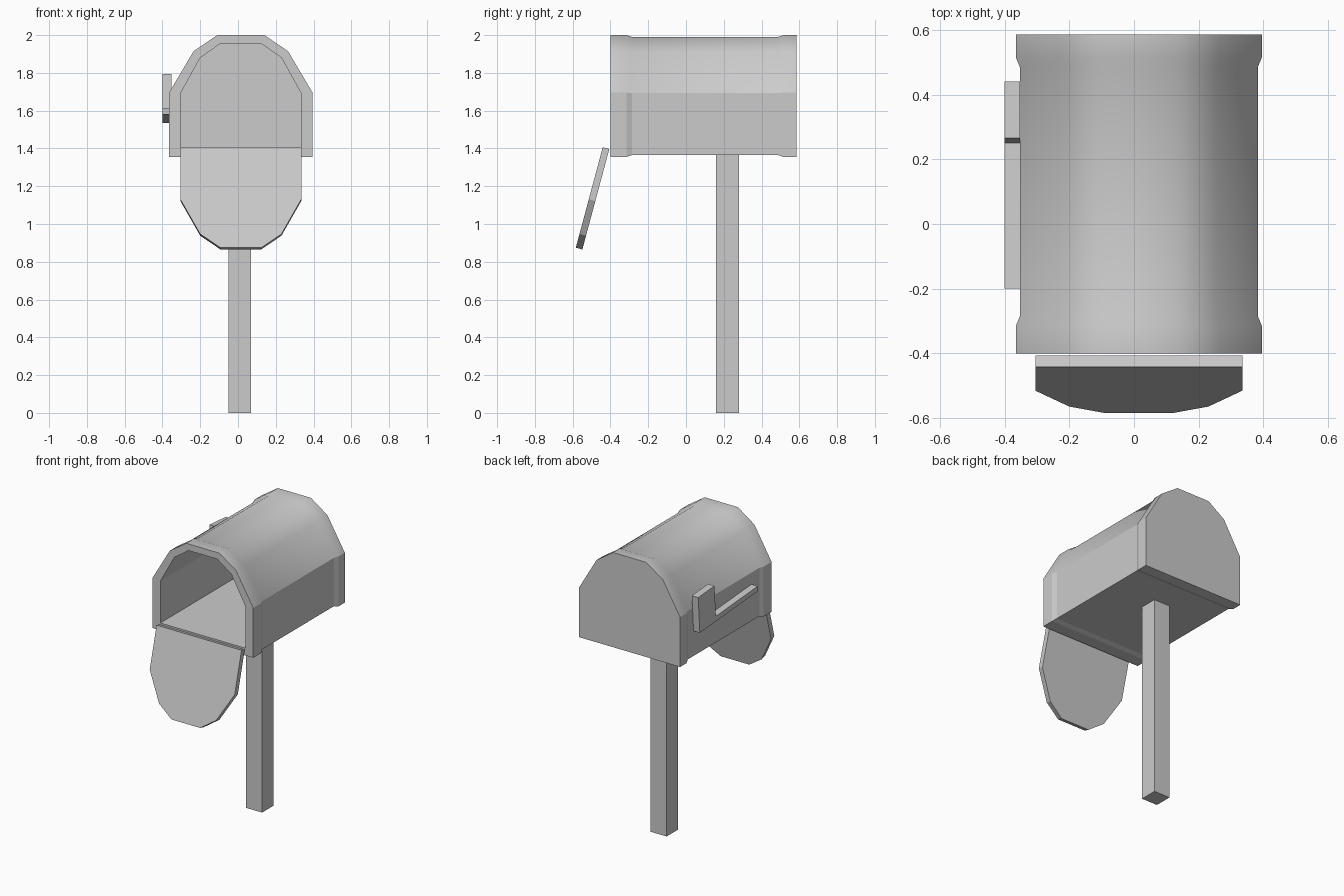
import bpy, bmesh, math
from mathutils import Vector

if "Cube" in bpy.data.objects:
    bpy.data.objects.remove(bpy.data.objects["Cube"])

CX = 0.015  # centre line of the box


def arch(points, s=1.0, zc=1.68):
    """Closed symmetric (x, z) outline from its right half, scaled about the middle."""
    half = [(x * s, zc + (z - zc) * s) for x, z in points]
    return [(CX + x, z) for x, z in half] + [(CX - x, z) for x, z in reversed(half)]


def loft(name, rings, smooth_roof=False):
    """Skin equal-length rings of 3D points and cap both ends."""
    bm = bmesh.new()
    loops = [[bm.verts.new(p) for p in ring] for ring in rings]
    n = len(loops[0])
    for a, b in zip(loops, loops[1:]):
        for i in range(n):
            j = (i + 1) % n
            bm.faces.new((a[i], a[j], b[j], b[i]))
    bm.faces.new(loops[0])
    bm.faces.new(loops[-1])
    bmesh.ops.recalc_face_normals(bm, faces=bm.faces)
    if smooth_roof:
        for f in bm.faces:
            f.smooth = f.normal.z > 0.2 and f.calc_center_median().z > 1.69
    me = bpy.data.meshes.new(name)
    bm.to_mesh(me)
    bm.free()
    ob = bpy.data.objects.new(name, me)
    bpy.context.collection.objects.link(ob)
    return ob


# Box shell: raised rims at both ends, then folded inward as a hollow interior
outer = [(0.38, 1.355), (0.38, 1.695), (0.25, 1.915), (0.125, 2.0)]
inner = [(0.32, 1.405), (0.32, 1.69), (0.215, 1.88), (0.108, 1.955)]
sections = [(0.585, outer, 1), (0.515, outer, 1), (0.485, outer, 0.968),
            (-0.285, outer, 0.968), (-0.315, outer, 1), (-0.4, outer, 1),
            (-0.4, inner, 1), (0.54, inner, 1)]
loft("box_shell", [[(x, y, z) for x, z in arch(pts, s)] for y, pts, s in sections], True)

# Door: same outline as the opening, hanging open 15 degrees from vertical
tilt = math.radians(15)
down = Vector((0, -math.sin(tilt), -math.cos(tilt)))
inward = Vector((0, math.cos(tilt), -math.sin(tilt))) * 0.036
hinge = Vector((0, -0.441, 1.406))
front = [hinge + down * (z - 1.405) + Vector((x, 0, 0)) for x, z in arch(inner)]
loft("door", [front, [p + inward for p in front]])

# Flag: L-shaped plate on the left side, tipped slightly up at the front
flag = [(0.44, 1.782), (0.422, 1.535), (-0.197, 1.58), (-0.2, 1.615),
        (0.25, 1.582), (0.265, 1.795)]
loft("flag", [[(x, y, z) for y, z in flag] for x in (-0.4, -0.352)])

# Post
square = [(-0.05, 0.16), (0.07, 0.16), (0.07, 0.28), (-0.05, 0.28)]
loft("post", [[(x, y, z) for x, y in square] for z in (0, 1.37)])
